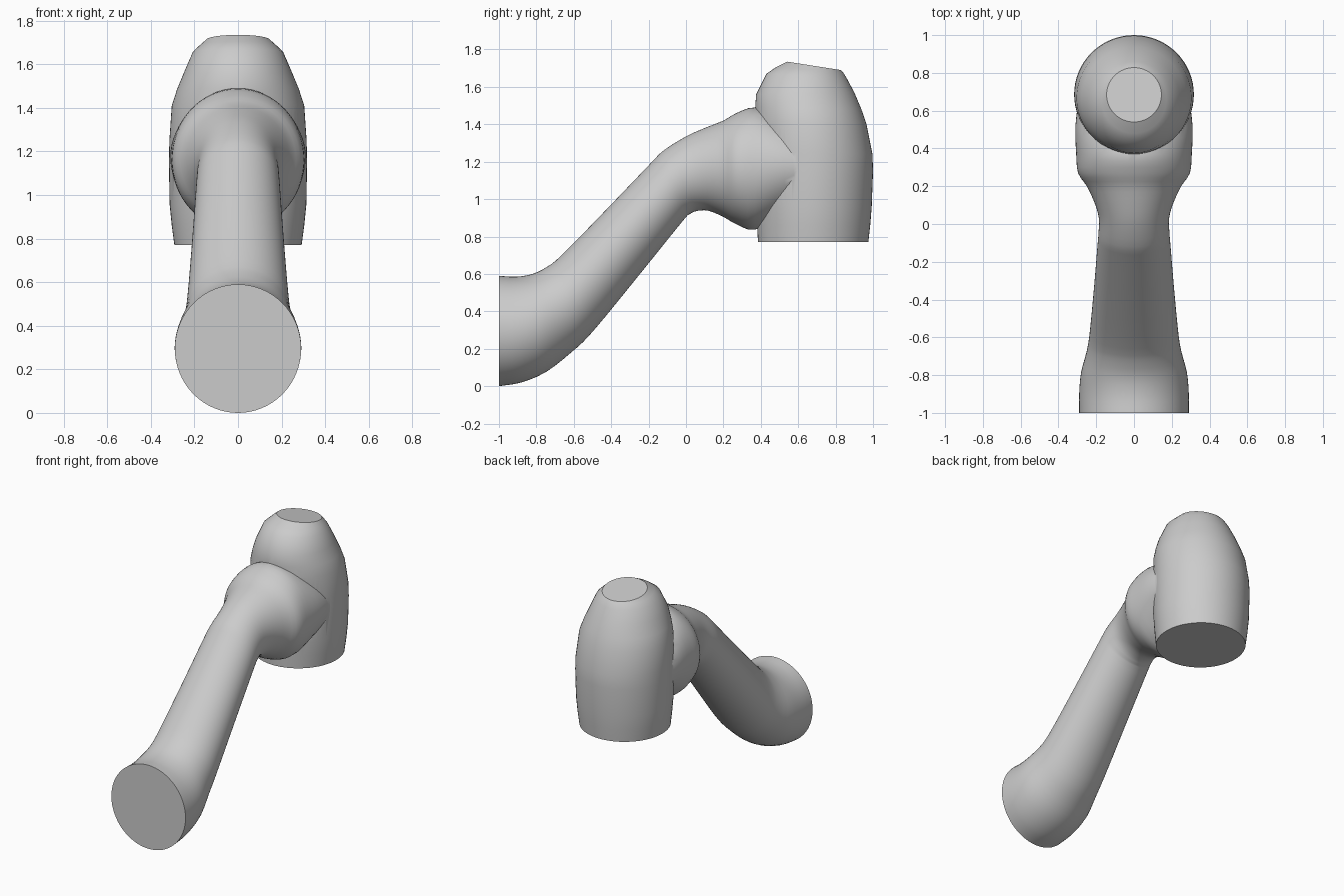
import bpy, bmesh
from math import sin, cos, pi
from mathutils import Vector

if "Cube" in bpy.data.objects:
    bpy.data.objects.remove(bpy.data.objects["Cube"])


def smooth_rows(rows, steps):
    # Catmull-Rom interpolation between section rows
    pts = [Vector(r) for r in rows]
    out = []
    for i in range(len(pts) - 1):
        a, b = pts[i], pts[i + 1]
        m0 = (b - pts[i - 1]) / 2 if i else b - a
        m1 = (pts[i + 2] - a) / 2 if i + 2 < len(pts) else b - a
        for k in range(steps):
            t = k / steps
            out.append(a * (2*t**3 - 3*t**2 + 1) + m0 * (t**3 - 2*t**2 + t)
                       + b * (3*t**2 - 2*t**3) + m1 * (t**3 - t**2))
    return out + [pts[-1]]


def loft(name, rows, sides=64):
    # Each row: side-profile point A (y, z), opposite point B (y, z), half width
    bm = bmesh.new()
    rings = []
    for ya, za, yb, zb, w in rows:
        ring = []
        for i in range(sides):
            t = 2 * pi * i / sides
            c = cos(t)
            ring.append(bm.verts.new((w * sin(t),
                                      (ya + yb) / 2 + (ya - yb) / 2 * c,
                                      (za + zb) / 2 + (za - zb) / 2 * c)))
        rings.append(ring)
    for r, s in zip(rings, rings[1:]):
        for i in range(sides):
            j = (i + 1) % sides
            bm.faces.new((r[i], r[j], s[j], s[i]))
    bm.faces.new(rings[0])
    bm.faces.new(rings[-1])
    bmesh.ops.recalc_face_normals(bm, faces=bm.faces)
    me = bpy.data.meshes.new(name)
    bm.to_mesh(me)
    bm.free()
    ob = bpy.data.objects.new(name, me)
    bpy.context.collection.objects.link(ob)
    return ob


# Curved arm: top point, bottom point, half width
arm = loft("bent_arm", smooth_rows([
    (-1.00, .590, -1.00, .000, .290),
    (-.91, .585, -.88, .020, .290),
    (-.82, .600, -.75, .075, .280),
    (-.74, .640, -.62, .175, .252),
    (-.66, .705, -.50, .290, .235),
    (-.43, .940, -.25, .595, .212),
    (-.20, 1.180, -.02, .880, .193),
    (-.12, 1.260, .02, .920, .188),
    (.00, 1.335, .06, .937, .186),
    (.10, 1.380, .12, .938, .208),
    (.20, 1.420, .20, .905, .250),
    (.27, 1.460, .27, .865, .296),
    (.37, 1.490, .37, .837, .306),
    (.50, 1.440, .54, .915, .310),
    (.68, 1.350, .68, .970, .290),
], 3))

# Upright housing: front point, back point, half width
housing = loft("end_housing", [
    (.385, .770, .975, .770, .292),
    (.380, .860, .985, .860, .304),
    (.375, .960, .993, .960, .314),
    (.372, 1.15, 1.00, 1.15, .317),
    (.370, 1.26, .997, 1.24, .315),
    (.370, 1.42, .965, 1.40, .304),
    (.370, 1.49, .938, 1.48, .280),
    (.375, 1.56, .900, 1.57, .247),
    (.430, 1.67, .860, 1.645, .207),
    (.480, 1.705, .842, 1.675, .172),
    (.540, 1.735, .828, 1.690, .145),
])

# Merge both into one clean shell
mod = arm.modifiers.new("merge", 'BOOLEAN')
mod.operation = 'UNION'
mod.solver = 'EXACT'
mod.object = housing
bpy.context.view_layer.objects.active = arm
arm.select_set(True)
bpy.ops.object.modifier_apply(modifier=mod.name)
bpy.data.objects.remove(housing)
arm.name = "arm_with_housing"
bpy.ops.object.shade_smooth_by_angle(angle=0.55)
